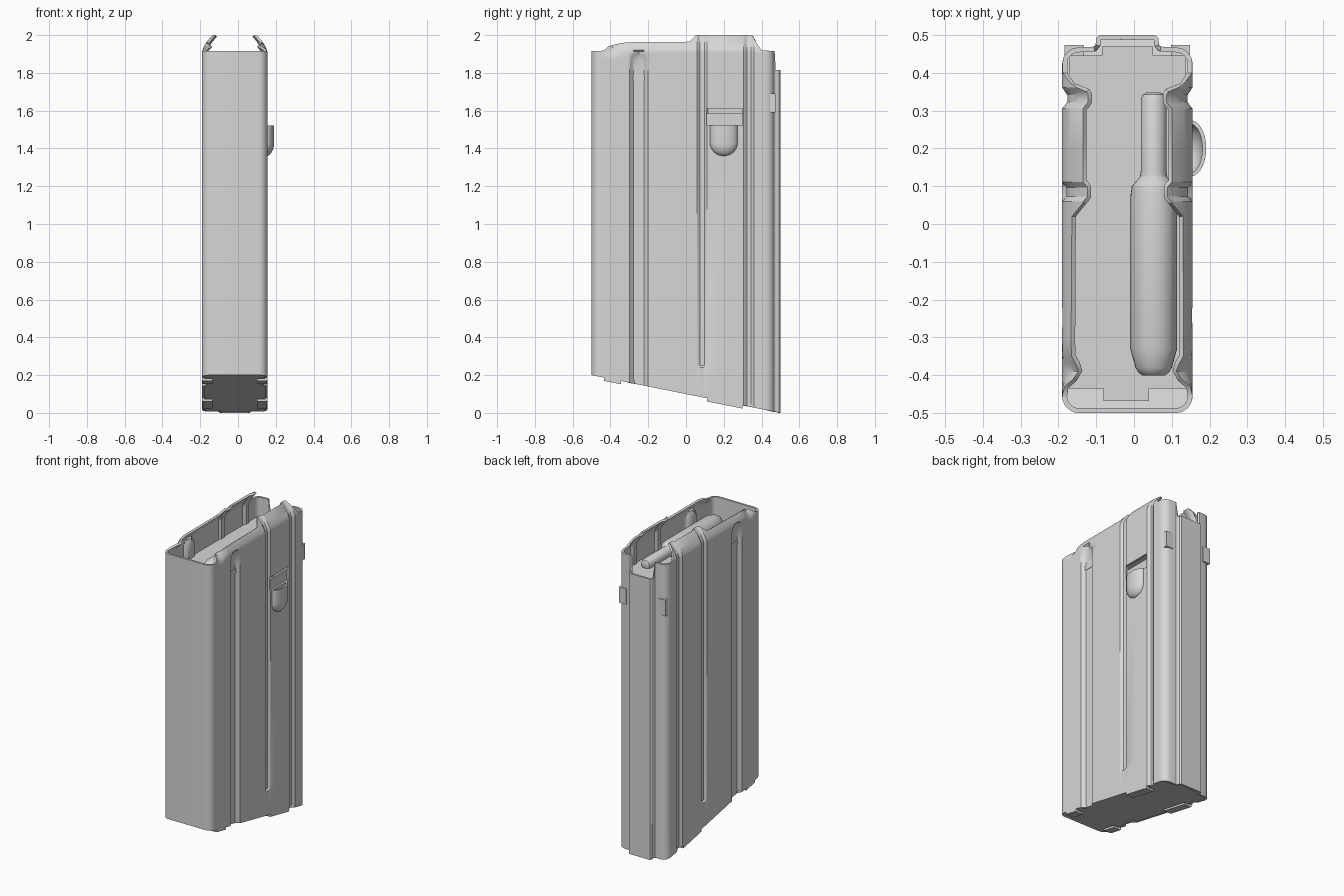
import bpy, bmesh, math

if "Cube" in bpy.data.objects:
    bpy.data.objects.remove(bpy.data.objects["Cube"])

CX = -0.0175      # centre of the body in x
W = 0.1725        # half width of the body

steel = bpy.data.materials.new("grey metal")
steel.diffuse_color = (0.68, 0.68, 0.68, 1)
steel.use_nodes = True
steel.node_tree.nodes["Principled BSDF"].inputs["Base Color"].default_value = steel.diffuse_color


def make(name, verts, faces, loc=(0, 0, 0)):
    me = bpy.data.meshes.new(name)
    me.from_pydata(verts, [], faces)
    bm = bmesh.new()
    bm.from_mesh(me)
    bmesh.ops.remove_doubles(bm, verts=bm.verts, dist=1e-5)
    bm.to_mesh(me)
    bm.free()
    ob = bpy.data.objects.new(name, me)
    ob.location = loc
    bpy.context.collection.objects.link(ob)
    me.materials.append(steel)
    return ob


def finish(ob):
    """Apply modifiers, then smooth shade with sharp edges."""
    bpy.ops.object.select_all(action='DESELECT')
    ob.select_set(True)
    bpy.context.view_layer.objects.active = ob
    for m in list(ob.modifiers):
        bpy.ops.object.modifier_apply(modifier=m.name)
    bpy.ops.object.shade_smooth_by_angle(angle=math.radians(32))


def box(name, x, y, z, slope=0.0):
    """Box from ranges; slope shears z along y."""
    v = [(a, b, c + slope * b) for c in z for b in y for a in x]
    f = [(0, 2, 3, 1), (4, 5, 7, 6), (0, 1, 5, 4), (2, 6, 7, 3), (0, 4, 6, 2), (1, 3, 7, 5)]
    return make(name, v, f)


def grid(rows):
    """Vertices and quads for equal-length rows of points."""
    n = len(rows[0])
    verts = [p for r in rows for p in r]
    faces = [(j * n + i, j * n + i + 1, (j + 1) * n + i + 1, (j + 1) * n + i)
             for j in range(len(rows) - 1) for i in range(n - 1)]
    return verts, faces


def lerp_table(t, table):
    for (a, va), (b, vb) in zip(table, table[1:]):
        if t <= b:
            return va + (vb - va) * max(0, t - a) / (b - a)
    return table[-1][1]


def clamp(t):
    return max(0.0, min(1.0, t))


def bottom(y):
    return 0.1 - 0.2 * y


# Top edge height along y
TOP = [(-0.5, 1.915), (-0.44, 1.915), (-0.41, 1.94), (-0.36, 1.955), (-0.31, 1.962),
       (0.02, 1.965), (0.055, 2.0), (0.35, 2.0), (0.372, 1.96), (0.40, 1.92), (0.47, 1.915)]


def top(y):
    return 1.815 if y > 0.47 else lerp_table(y, TOP)


def inset(y, z):
    """Pressed grooves and inward-curled lips of the side walls."""
    # front rib with round top
    half = 0.05 * math.sqrt(clamp((1.92 - z) / 0.05))
    d = 0.02 * clamp((half - abs(y + 0.25)) / 0.022) if half > 0 else 0
    # narrow strip, stopping above the floor
    if z > 0.245:
        d += 0.012 * clamp((0.026 - abs(y - 0.085)) / 0.014)
    # full height rear groove
    d += 0.014 * clamp((0.028 - abs(y - 0.333)) / 0.018)
    # feed lips, and small folds near the front
    t = clamp((z - 1.912) / 0.088)
    d += 0.055 * t ** 1.5
    d += 0.03 * math.exp(-((y + 0.39) / 0.03) ** 2) * clamp((z - 1.89) / 0.05)
    return d


# Half outline from front centre round to rear centre
front = [(0, -0.5)] + [(0.1275 + 0.045 * math.sin(a), -0.455 - 0.045 * math.cos(a))
                       for a in [math.pi / 12 * k for k in range(6)]]
side_y = [-0.455, -0.43, -0.41, -0.39, -0.37, -0.35, -0.31, -0.30, -0.289, -0.278, -0.25,
          -0.222, -0.211, -0.20, -0.15, 0.02, 0.055, 0.059, 0.066, 0.073, 0.097, 0.104,
          0.111, 0.2, 0.305, 0.315, 0.323, 0.343, 0.35, 0.361, 0.372, 0.40, 0.425]
back = [(0.169, 0.44), (0.16, 0.454), (0.148, 0.463), (0.13, 0.467), (0.088, 0.469),
        (0.084, 0.475), (0.082, 0.492), (0.074, 0.5), (0, 0.5)]

levels = [0.24, 0.25, 1.3, 1.59, 1.80, 1.87, 1.89, 1.902, 1.912, 1.92, 1.935,
          1.95, 1.965, 1.98, 1.992, 2.0]
rows = []
for k in range(len(levels) + 1):
    row = []
    for x, y, side in ([(x, y, 0) for x, y in front] + [(W, y, 1) for y in side_y]
                       + [(x, y, 0) for x, y in back]):
        z = bottom(y) if k == 0 else min(levels[k - 1], top(y))
        row.append((x - inset(y, z) if side else x, y, z))
    rows.append(row)

# Main body shell
body = make("body_shell", *grid(rows), loc=(CX, 0, 0))
body.modifiers.new("mirror", 'MIRROR')
sol = body.modifiers.new("thickness", 'SOLIDIFY')
sol.thickness = 0.013
sol.offset = -1

# Catch window cut through the right wall
cutter = box("window_cutter", (0.10, 0.25), (0.108, 0.298), (1.522, 1.612))
cutter.hide_render = True
cut = body.modifiers.new("window", 'BOOLEAN')
cut.operation = 'DIFFERENCE'
cut.object = cutter
finish(body)
bpy.data.objects.remove(cutter)

# Plate behind the window
finish(box("window_plate", (0.132, 0.143), (0.106, 0.30), (1.50, 1.586)))

# Scoop shaped catch, open at the top
prof = [(1.36 + 0.07 * (1 - math.cos(a)), math.sin(a))
        for a in [math.pi / 16 * k for k in range(9)]] + [(1.522, 1)]
rows = [[(0.15 + 0.041 * s * math.sin(math.pi * k / 16),
          0.2 - 0.074 * s * math.cos(math.pi * k / 16), z) for k in range(17)] for z, s in prof]
catch = make("catch_scoop", *grid(rows))
sol = catch.modifiers.new("thickness", 'SOLIDIFY')
sol.thickness = 0.01
sol.offset = -1
finish(catch)

# Sloping floor plate
pts = ([(x, y) for x, y in front] + [(W, -0.455), (W, -0.30), (W - 0.018, -0.275),
       (W - 0.018, -0.225), (W, -0.20), (W, 0.31), (W - 0.012, 0.325), (W - 0.012, 0.342),
       (W, 0.36), (W, 0.425)] + back)
pts = [(x * 0.985, y * 0.992) for x, y in pts]
loop = pts + [(-x, y) for x, y in reversed(pts[1:-1])]
n = len(loop)
verts = [(x, y, bottom(y) + dz) for dz in (0.002, 0.016) for x, y in loop]
faces = [tuple(reversed(range(n))), tuple(range(n, 2 * n))]
faces += [(i, (i + 1) % n, n + (i + 1) % n, n + i) for i in range(n)]
finish(make("floor_plate", verts, faces, loc=(CX, 0, 0)))

# Folded floor tabs and rear corner tabs, both sides
for s, label in ((1, "right"), (-1, "left")):
    def xr(a, b):
        return tuple(sorted((CX + s * a, CX + s * b)))
    for part, y in (("front", (-0.435, -0.345)), ("rear", (0.112, 0.298))):
        finish(box(f"{part}_floor_tab_{label}", xr(0.118, 0.168), y, (0.083, 0.096), -0.2))
        finish(box(f"{part}_floor_tab_edge_{label}", xr(0.16, W), y, (0.085, 0.104), -0.2))
    finish(box(f"rear_tab_{label}", xr(0.115, 0.166), (0.446, 0.473), (1.59, 1.692)))

# Follower platform with front and rear tongues
finish(box("follower_plate", (CX - 0.155, CX + 0.155), (-0.435, 0.445), (1.76, 1.79)))
finish(box("follower_front_tongue", (-0.08, 0.04), (-0.468, -0.43), (1.73, 1.79)))
finish(box("follower_rear_tongue", (-0.085, 0.05), (0.44, 0.47), (1.73, 1.79)))

# Long rounded ridge on the follower
ridge = [(-0.4, 0), (-0.4, 0.03), (-0.393, 0.04), (-0.38, 0.048), (-0.33, 0.062), (0.07, 0.062),
         (0.1, 0.058), (0.125, 0.036), (0.14, 0.034), (0.33, 0.034), (0.342, 0.029),
         (0.348, 0.018), (0.348, 0)]
rows = [[(0.052 + r * math.cos(2 * math.pi * k / 28), y, 1.81 + r * math.sin(2 * math.pi * k / 28))
         for k in range(29)] for y, r in ridge]
finish(make("follower_ridge", *grid(rows)))
